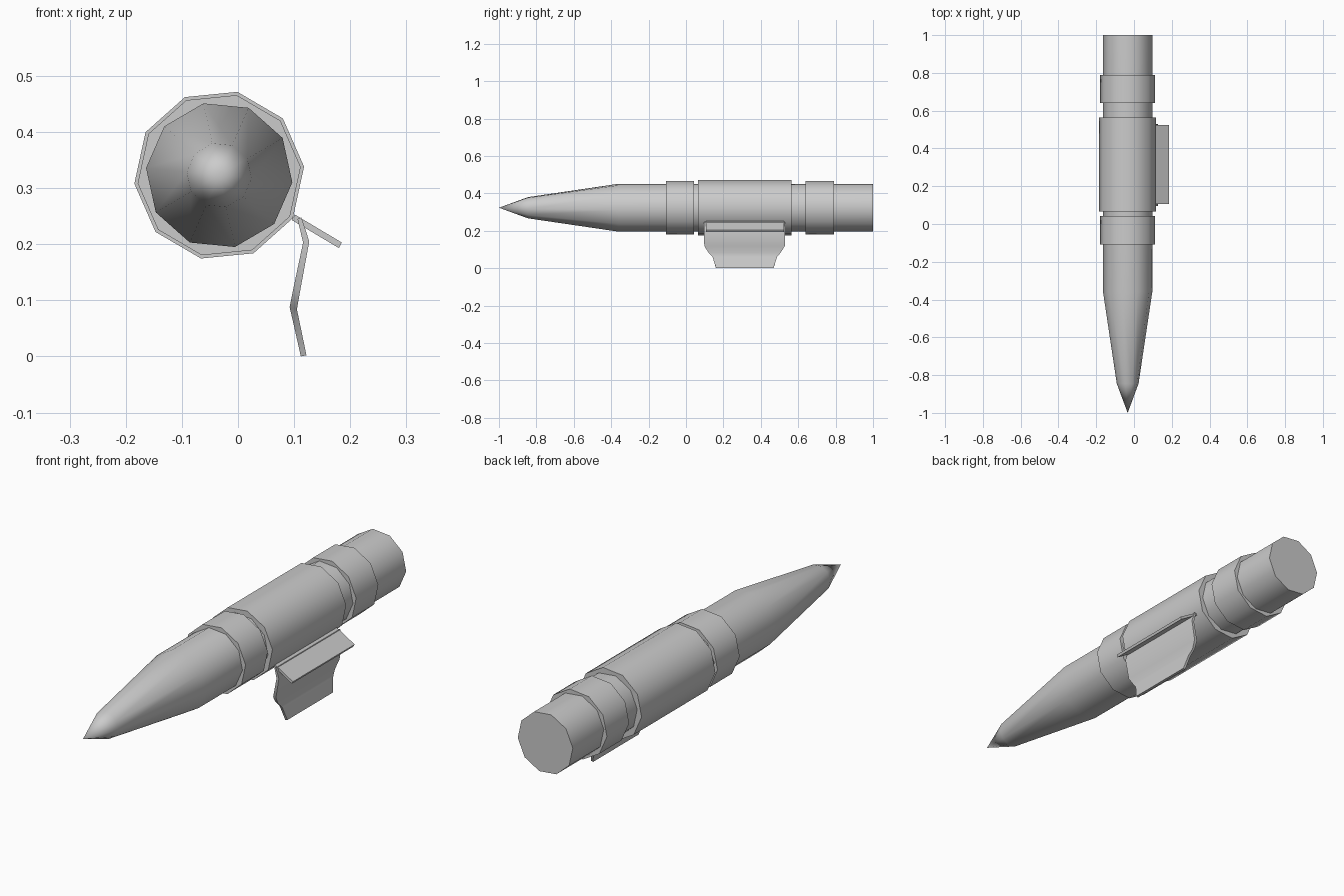
import bpy, math

if "Cube" in bpy.data.objects:
    bpy.data.objects.remove(bpy.data.objects["Cube"])

CX, CZ, SIDES = -0.0335, 0.323, 10


def make_object(name, verts, faces):
    mesh = bpy.data.meshes.new(name)
    mesh.from_pydata(verts, [], faces)
    mesh.validate()
    obj = bpy.data.objects.new(name, mesh)
    bpy.context.collection.objects.link(obj)
    bpy.ops.object.select_all(action='DESELECT')
    obj.select_set(True)
    bpy.context.view_layer.objects.active = obj
    # consistent outward normals, smooth around the barrel, sharp at the rims
    bpy.ops.object.mode_set(mode='EDIT')
    bpy.ops.mesh.select_all(action='SELECT')
    bpy.ops.mesh.normals_make_consistent(inside=False)
    bpy.ops.object.mode_set(mode='OBJECT')
    bpy.ops.object.shade_smooth_by_angle(angle=math.radians(40))
    return obj


def loft(name, sections, tip=None):
    """Join equal-sized sections into a closed solid, ending in a tip if given."""
    n = len(sections[0])
    verts = [v for s in sections for v in s]
    faces = [(k * n + i, k * n + (i + 1) % n, (k + 1) * n + (i + 1) % n, (k + 1) * n + i)
             for k in range(len(sections) - 1) for i in range(n)]
    last = (len(sections) - 1) * n
    faces.append(tuple(range(last, last + n)))
    if tip:
        verts.append(tip)
        faces += [(i, (i + 1) % n, len(verts) - 1) for i in range(n)]
    else:
        faces.append(tuple(range(n)))
    return make_object(name, verts, faces)


def ring(r, y, turn):
    angles = [math.radians(turn + 360 * i / SIDES) for i in range(SIDES)]
    return [(CX + r * math.cos(a), y, CZ + r * math.sin(a)) for a in angles]


# Pointed barrel
loft("barrel", [ring(r, y, -5.6) for r, y in ((0.058, -0.845), (0.131, -0.36), (0.131, 1.0))],
     tip=(CX, -1.0, CZ))

# Collars and the wider grip sleeve
for name, r, y0, y1 in (("front_collar", 0.146, -0.108, 0.042),
                        ("grip_sleeve", 0.152, 0.065, 0.564),
                        ("rear_collar", 0.146, 0.64, 0.79)):
    loft(name, [ring(r, y0, 5.7), ring(r, y1, 5.7)])

# Bent clip plate: left x, left z, right x, right z, front y, back y
clip = [(0.106, 0.245, 0.113, 0.248, 0.095, 0.53),
        (0.116, 0.203, 0.127, 0.205, 0.095, 0.53),
        (0.098, 0.118, 0.111, 0.118, 0.098, 0.528),
        (0.092, 0.088, 0.105, 0.084, 0.12, 0.507),
        (0.098, 0.062, 0.110, 0.060, 0.142, 0.487),
        (0.112, 0.0, 0.122, 0.002, 0.16, 0.468)]
loft("clip_plate", [[(xl, y0, zl), (xr, y0, zr), (xr, y1, zr), (xl, y1, zl)]
                    for xl, zl, xr, zr, y0, y1 in clip])

# Slanted flat flange above the clip
flange = [(0.096, 0.243), (0.101, 0.253), (0.185, 0.203), (0.180, 0.193)]
loft("clip_flange", [[(x, y, z) for x, z in flange] for y in (0.107, 0.525)])
